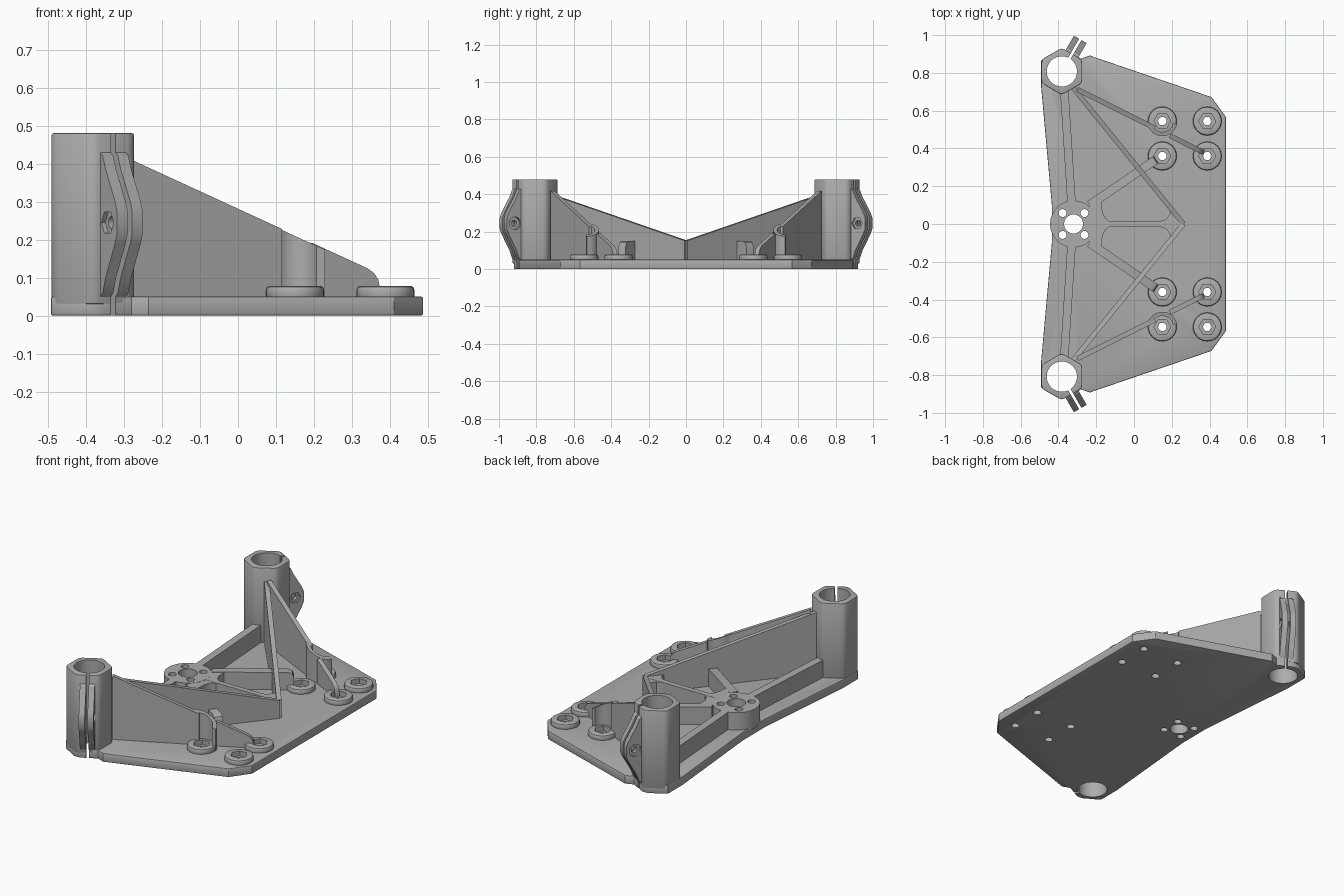
import bpy, bmesh, math
from mathutils import Vector

if "Cube" in bpy.data.objects:
    bpy.data.objects.remove(bpy.data.objects["Cube"])

grey = bpy.data.materials.new("cast_grey")
grey.diffuse_color = (0.42, 0.42, 0.42, 1)
grey.use_nodes = True
grey.node_tree.nodes["Principled BSDF"].inputs["Base Color"].default_value = grey.diffuse_color


def finish(name, bm):
    bmesh.ops.recalc_face_normals(bm, faces=bm.faces)
    me = bpy.data.meshes.new(name)
    bm.to_mesh(me)
    bm.free()
    me.materials.append(grey)
    ob = bpy.data.objects.new(name, me)
    bpy.context.collection.objects.link(ob)
    return ob


def loft(name, low, high):
    """Closed solid between two matching rings of points."""
    bm = bmesh.new()
    a = [bm.verts.new(p) for p in low]
    b = [bm.verts.new(p) for p in high]
    n = len(a)
    bm.faces.new(a)
    bm.faces.new(b)
    for i in range(n):
        j = (i + 1) % n
        bm.faces.new((a[i], a[j], b[j], b[i]))
    return finish(name, bm)


def prism(name, pts, z0, top):
    """Footprint raised to a flat height or to a height function."""
    h = top if callable(top) else (lambda x, y: top)
    return loft(name, [(x, y, z0) for x, y in pts], [(x, y, h(x, y)) for x, y in pts])


def slab(name, start, end, profile, thick, shift=0):
    """Upright profile of (distance, z) along start-end, given a thickness."""
    d = (Vector(end) - Vector(start)).normalized()
    nrm = Vector((-d.y, d.x))
    rings = []
    for o in (shift - thick / 2, shift + thick / 2):
        ring = []
        for r, z in profile:
            p = Vector(start) + d * r + nrm * o
            ring.append((p.x, p.y, z))
        rings.append(ring)
    return loft(name, *rings)


def rib(name, start, end, z_start, z_end, thick, soft=0.0):
    L = (Vector(end) - Vector(start)).length
    prof = [(0, 0.04), (0, z_start)]
    if soft:
        prof += [(L - soft, z_end), (L - soft * 0.3, z_end - soft * 0.3), (L, z_end - soft)]
    else:
        prof += [(L, z_end)]
    return slab(name, start, end, prof + [(L, 0.04)], thick)


def circle(c, r, n=32, off=0.0):
    return [(c[0] + r * math.cos(off + i * math.tau / n),
             c[1] + r * math.sin(off + i * math.tau / n)) for i in range(n)]


def modify(ob, kind, **settings):
    m = ob.modifiers.new(kind, kind)
    for k, v in settings.items():
        setattr(m, k, v)
    bpy.context.view_layer.objects.active = ob
    bpy.ops.object.modifier_apply(modifier=m.name)


def bevel(ob, w, seg=2):
    modify(ob, 'BEVEL', width=w, segments=seg, limit_method='ANGLE', angle_limit=math.radians(50))


def cut(ob, cutters):
    for c in cutters:
        modify(ob, 'BOOLEAN', operation='DIFFERENCE', solver='EXACT', object=c)


HUB = (-0.32, 0.0)
hub_holes = [prism("cutter", circle(HUB, 0.05), -0.1, 0.6)]
hub_holes += [prism("cutter", circle((HUB[0] + a, b), 0.021, 16), -0.1, 0.6)
              for a in (-0.058, 0.058) for b in (-0.058, 0.058)]
helpers = list(hub_holes)
plate_cuts = list(hub_holes)

# Base plate, mirrored outline
half = [(-0.435, 0.1), (-0.492, 0.73), (-0.492, 0.867), (-0.4, 0.92), (-0.365, 0.92),
        (-0.28, 0.875), (-0.235, 0.892), (0.41, 0.672), (0.487, 0.566)]
plate = prism("base_plate", half + [(x, -y) for x, y in reversed(half)], 0, 0.05)
bevel(plate, 0.005)

# Hub and the webs filling the corners of the centre pockets
hub = prism("hub", circle(HUB, 0.125, 24), 0.04, 0.15)
cut(hub, hub_holes)
web = [(-0.235, 0.105), (-0.17, 0.125), (-0.168, 0.07), (-0.155, 0.035), (-0.13, 0.014)]
prism("hub_web", web + [(x, -y) for x, y in reversed(web)], 0.04, 0.149)
tip = [(0.13, 0.012), (0.17, 0.025), (0.19, 0.055), (0.188, 0.1), (0.262, 0.01)]
prism("tip_web", tip + [(x, -y) for x, y in reversed(tip)], 0.04, 0.149)
rib("centre_rib", (-0.2, 0), (0.26, 0), 0.15, 0.15, 0.03)

for s in (1, -1):
    C = Vector((-0.382, 0.808 * s))
    ear_dir = Vector((0.5, 0.866 * s))

    # Clamp tower: hexagon with softened corners
    ring = []
    for k in range(6):
        for da, r in ((-8, 0.1165), (0, 0.12), (8, 0.1165)):
            t = math.radians(30 + 60 * k + da)
            ring.append((C.x + r * math.cos(t), C.y + r * math.sin(t)))
    tower = prism("clamp_tower", ring, 0.03, 0.48)
    bevel(tower, 0.005)
    bore = prism("cutter", circle(C, 0.08, 48), -0.1, 0.6)
    slit = slab("cutter", C, C + ear_dir, [(0, -0.1), (0.3, -0.1), (0.3, 0.6), (0, 0.6)], 0.014)
    helpers += [bore, slit]
    plate_cuts += [bore, slit]
    cut(tower, [bore, slit])

    # Clamp ears with a cross bolt hole and outer recesses
    side = Vector((-ear_dir.y, ear_dir.x))
    bolt_c = C + ear_dir * 0.145

    def cross_hole(r, o0, o1, n):
        rings = [[(bolt_c.x + ear_dir.x * u + side.x * o, bolt_c.y + ear_dir.y * u + side.y * o, 0.245 + v)
                  for u, v in circle((0, 0), r, n)] for o in (o0, o1)]
        c = loft("cutter", *rings)
        helpers.append(c)
        return c

    holes = [cross_hole(0.016, -0.1, 0.1, 16), cross_hole(0.034, 0.027, 0.1, 24),
             cross_hole(0.032, -0.1, -0.027, 6)]
    profile = [(0.092, 0.035), (0.12, 0.06), (0.135, 0.1), (0.185, 0.19), (0.195, 0.215),
               (0.195, 0.275), (0.185, 0.3), (0.135, 0.385), (0.12, 0.42), (0.092, 0.44)]
    for o in (-1, 1):
        ear = slab("clamp_ear", C, C + ear_dir, profile, 0.032, o * 0.023)
        cut(ear, holes)

    # Tall wall sloping from tower to the tip
    rib("main_wall", (-0.325, 0.725 * s), (0.262, 0), 0.402, 0.152, 0.026)

    # Low ribs from the hub
    rib("tower_rib", (-0.33, 0.1 * s), (-0.369, 0.705 * s), 0.15, 0.15, 0.044)
    rib("boss_rib", (-0.235, 0.1 * s), (0.118, 0.342 * s), 0.15, 0.15, 0.046, 0.03)

    # Outer gusset, split by the fastener clearance
    g0, g1 = Vector((-0.3, 0.712 * s)), Vector((0.368, 0.378 * s))
    k = (g1 - g0).length / (g1.x - g0.x)

    def slope(x, y=0):
        return 0.405 - 0.46 * (x + 0.275)

    def along(pairs):
        return [((x - g0.x) * k, z) for x, z in pairs]

    slab("gusset", g0, g1, along([(-0.3, 0.04), (-0.3, slope(-0.3)), (0.11, slope(0.11)), (0.11, 0.04)]), 0.026)
    slab("gusset_end", g0, g1, along([(0.19, 0.04), (0.19, slope(0.19)), (0.335, slope(0.335)),
                                      (0.352, 0.112), (0.363, 0.095), (0.368, 0.07), (0.368, 0.04)]), 0.026)
    arc = [math.radians(a) for a in range(-150, 1, 15)]
    B = (0.15, 0.545)
    sleeve = [(B[0] + 0.058 * math.cos(a - 0.2), s * (B[1] + 0.058 * math.sin(a - 0.2))) for a in arc]
    sleeve += [(B[0] + 0.08 * math.cos(a - 0.2), s * (B[1] + 0.08 * math.sin(a - 0.2))) for a in reversed(arc)]
    prism("gusset_sleeve", sleeve, 0.04, slope)

    # Fastener bosses with hexagonal recess and through hole
    for bx in (0.15, 0.388):
        for by in (0.36, 0.545):
            c = (bx, by * s)
            boss = prism("fastener_boss", circle(c, 0.076), 0.04, 0.078)
            bevel(boss, 0.01)
            hexa = prism("cutter", circle(c, 0.045, 6), -0.1, 0.2)
            hole = prism("cutter", circle(c, 0.022, 20), -0.1, 0.2)
            cut(boss, [hexa])
            helpers += [hexa, hole]
            plate_cuts.append(hole)

cut(plate, plate_cuts)
for h in helpers:
    bpy.data.objects.remove(h, do_unlink=True)

# Smooth curved faces, keep edges sharp
for ob in bpy.context.scene.objects:
    ob.select_set(True)
    bpy.context.view_layer.objects.active = ob
bpy.ops.object.shade_smooth_by_angle(angle=math.radians(30))
